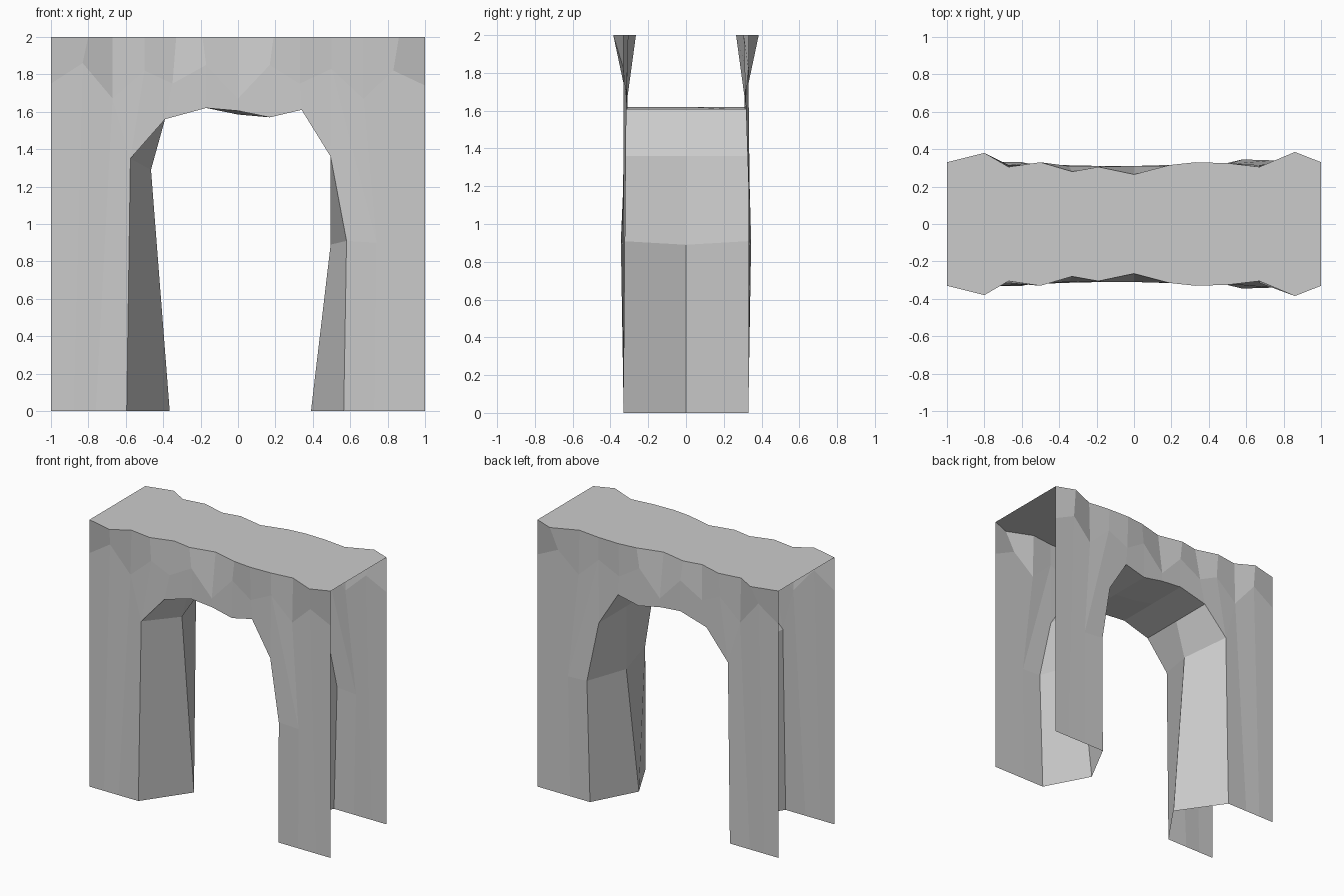
import bpy

if "Cube" in bpy.data.objects:
    bpy.data.objects.remove(bpy.data.objects["Cube"])

# Half-depth outline of the top slab (x, depth)
RIM = [(-1, .33), (-.8, .38), (-.67, .305), (-.5, .33), (-.33, .28), (-.19, .305), (0, .265),
       (.19, .315), (.33, .33), (.5, .325), (.67, .305), (.86, .385), (1, .33)]
# Jagged ledge below the rim (x, z, depth)
LEDGE = [(-1, 1.75, .33), (-.83, 1.86, .33), (-.67, 1.67, .315), (-.5, 1.82, .315),
         (-.35, 1.75, .31), (-.17, 1.85, .31), (0, 1.67, .31), (.17, 1.85, .31),
         (.33, 1.75, .32), (.5, 1.83, .32), (.67, 1.67, .315), (.83, 1.82, .33), (1, 1.74, .33)]
# Edge of the opening on the wall (x, z, depth), and its ridge along the middle (x, z)
ARCH = [(-.595, 0, .33), (-.575, 1.35, .325), (-.39, 1.56, .315), (-.17, 1.62, .31),
        (0, 1.605, .31), (.17, 1.57, .315), (.34, 1.61, .32), (.495, 1.36, .325),
        (.58, .91, .345), (.565, 0, .33)]
RIDGE = [(-.365, 0), (-.465, 1.29), (-.39, 1.56), (-.17, 1.62), (0, 1.585),
         (.17, 1.57), (.34, 1.61), (.495, 1.36), (.495, .89), (.39, 0)]
# Feet of the piers
FEET = [(-1, 0, .33), (-.88, 0, .33), (-.76, 0, .33), (.74, .9, .34), (.73, 0, .33),
        (.88, 0, .33), (1, 0, .33)]

verts, faces = [], []


def add(points):
    start = len(verts)
    verts.extend(points)
    return list(range(start, len(verts)))


def wall(s):
    """One rock wall; s = -1 front, +1 back. Returns rim and arch indices."""
    t = add([(x, s * d, 2) for x, d in RIM])
    z = add([(x, s * d, h) for x, h, d in LEDGE])
    a = add([(x, s * d, h) for x, h, d in ARCH])
    f = add([(x, s * d, h) for x, h, d in FEET])
    new = [(z[i], z[i + 1], t[i + 1], t[i]) for i in range(12)]
    # left pier
    new += [(f[0], f[1], z[1], z[0]), (f[1], f[2], z[2], z[1]),
            (f[2], a[0], a[1], z[2]), (z[2], a[1], z[3])]
    # crown above the opening
    new += [(a[i], a[i + 1], z[i + 3], z[i + 2]) for i in range(1, 7)]
    # right pier
    new += [(a[7], a[8], f[3], z[9]), (z[9], f[3], z[10]), (a[9], f[4], f[3], a[8]),
            (f[4], f[5], z[11], z[10], f[3]), (f[5], f[6], z[12], z[11])]
    faces.extend(new if s < 0 else [q[::-1] for q in new])
    return t, a


front_rim, front_arch = wall(-1)
back_rim, back_arch = wall(1)

# Flat top
faces += [(front_rim[i], front_rim[i + 1], back_rim[i + 1], back_rim[i]) for i in range(12)]

# Inside of the opening
mid = add([(x, 0, z) for x, z in RIDGE])
for near, far in ((front_arch, mid), (mid, back_arch)):
    faces += [(near[i], far[i], far[i + 1], near[i + 1]) for i in range(9)]

mesh = bpy.data.meshes.new("rock_archway")
mesh.from_pydata(verts, [], faces)
mesh.update()
bpy.context.collection.objects.link(bpy.data.objects.new("rock_archway", mesh))
